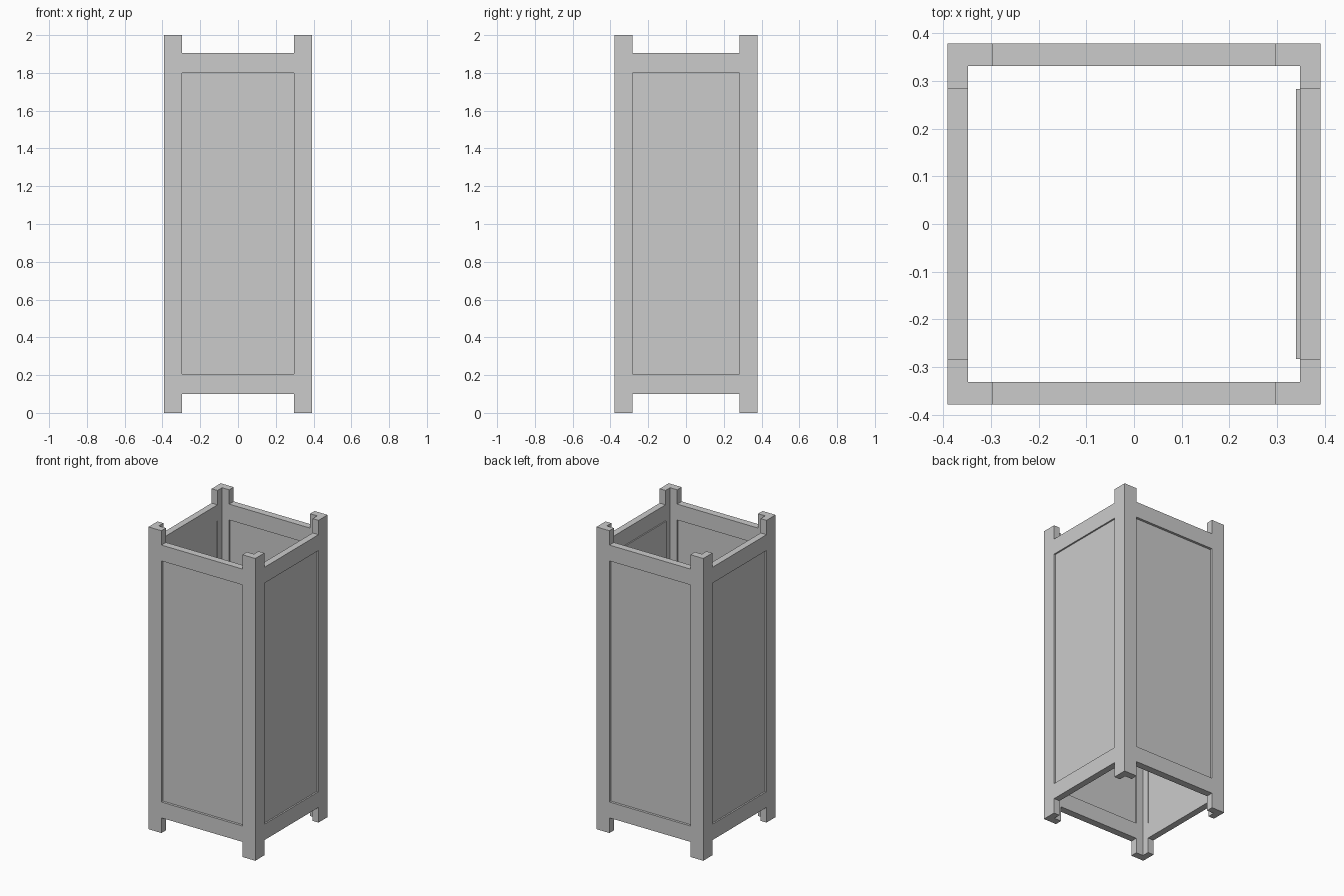
import bpy, bmesh

if "Cube" in bpy.data.objects:
    bpy.data.objects.remove(bpy.data.objects["Cube"])

OX, OY = 0.391, 0.378      # outer half sizes
IX, IY = 0.348, 0.331      # inner wall half sizes
LX, LY = 0.296, 0.283      # where the corner posts end
H = 2.0


def prism(name, profile, z0, z1):
    """Extrude a plan outline from z0 up to z1."""
    bm = bmesh.new()
    face = bm.faces.new([bm.verts.new((x, y, z0)) for x, y in profile])
    top = bmesh.ops.extrude_face_region(bm, geom=[face])["geom"]
    verts = [v for v in top if isinstance(v, bmesh.types.BMVert)]
    bmesh.ops.translate(bm, vec=(0, 0, z1 - z0), verts=verts)
    bmesh.ops.recalc_face_normals(bm, faces=bm.faces)
    mesh = bpy.data.meshes.new(name)
    bm.to_mesh(mesh)
    bm.free()
    obj = bpy.data.objects.new(name, mesh)
    bpy.context.collection.objects.link(obj)
    return obj


def box(name, x0, x1, y0, y1, z0, z1):
    return prism(name, [(x0, y0), (x1, y0), (x1, y1), (x0, y1)], z0, z1)


# L-shaped corner posts
post = [(OX, OY), (LX, OY), (LX, IY), (IX, IY), (IX, LY), (OX, LY)]
for sx, side in ((-1, "left"), (1, "right")):
    for sy, end in ((-1, "front"), (1, "back")):
        prism(f"{end}_{side}_post", [(x * sx, y * sy) for x, y in post], 0, H)

# Horizontal rails between the posts
for level, z0, z1 in (("bottom", 0.10, 0.205), ("top", 1.80, 1.905)):
    box(f"front_{level}_rail", -LX, LX, -OY, -IY, z0, z1)
    box(f"back_{level}_rail", -LX, LX, IY, OY, z0, z1)
    box(f"left_{level}_rail", -OX, -IX, -LY, LY, z0, z1)
    box(f"right_{level}_rail", IX, OX, -LY, LY, z0, z1)

# Recessed panels; the right one stands slightly proud on the inside
PZ = (0.205, 1.80)
box("front_panel", -LX, LX, -0.362, -0.341, *PZ)
box("back_panel", -LX, LX, 0.341, 0.362, *PZ)
box("left_panel", -0.381, -0.352, -LY, LY, *PZ)
box("right_panel", 0.340, 0.381, -LY, LY, *PZ)
